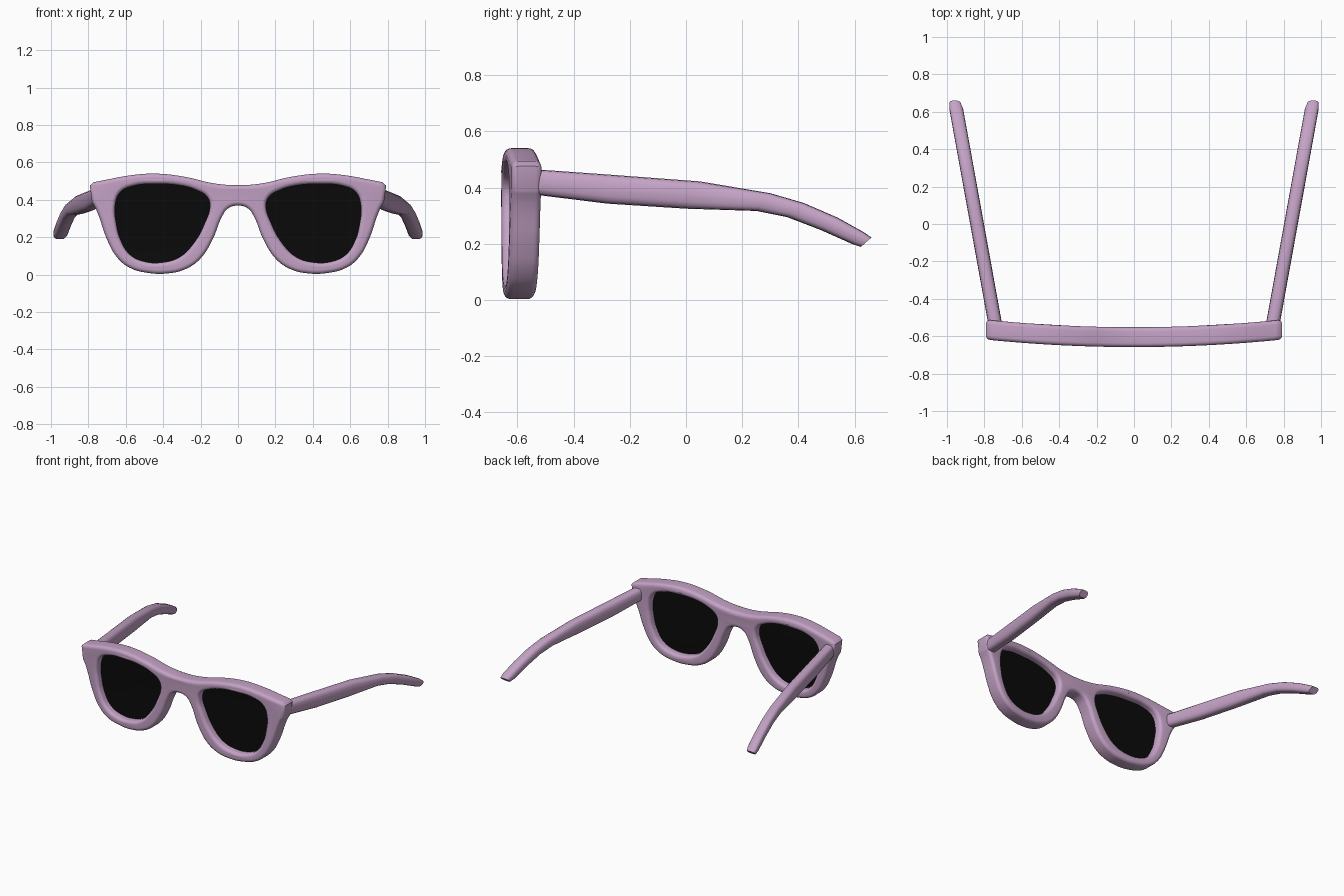
import bpy, bmesh, math
from mathutils import Vector

if "Cube" in bpy.data.objects:
    bpy.data.objects.remove(bpy.data.objects["Cube"])


def material(name, rgb):
    m = bpy.data.materials.new(name)
    m.diffuse_color = (*rgb, 1)
    m.use_nodes = True
    m.node_tree.nodes["Principled BSDF"].inputs["Base Color"].default_value = m.diffuse_color
    return m


MAUVE = material("mauve_plastic", (0.55, 0.36, 0.56))
BLACK = material("black_lens", (0.003, 0.003, 0.003))


def finish(name, bm, mat, angle=40):
    bmesh.ops.remove_doubles(bm, verts=bm.verts, dist=0.0002)
    bmesh.ops.recalc_face_normals(bm, faces=bm.faces)
    mesh = bpy.data.meshes.new(name)
    bm.to_mesh(mesh)
    bm.free()
    mesh.materials.append(mat)
    ob = bpy.data.objects.new(name, mesh)
    bpy.context.collection.objects.link(ob)
    bpy.ops.object.select_all(action='DESELECT')
    ob.select_set(True)
    bpy.context.view_layer.objects.active = ob
    bpy.ops.object.shade_smooth_by_angle(angle=math.radians(angle))
    return ob


def bent_plate(name, outlines, mat, extrude, bevel=0.0):
    """Filled outlines (x, z) with thickness, stood upright and wrapped around the face."""
    cu = bpy.data.curves.new(name + "_outline", 'CURVE')
    cu.dimensions = '2D'
    cu.fill_mode = 'BOTH'
    cu.extrude = extrude
    cu.bevel_depth = bevel
    cu.bevel_resolution = 4
    cu.offset = -bevel
    cu.resolution_u = 5
    for pts in outlines:
        sp = cu.splines.new('BEZIER')
        sp.bezier_points.add(len(pts) - 1)
        sp.use_cyclic_u = True
        for bp, (x, z) in zip(sp.bezier_points, pts):
            bp.co = (x, z, 0)
            kind = 'VECTOR' if abs(x) > 0.77 else 'AUTO'  # crisp end-piece corners
            bp.handle_left_type = bp.handle_right_type = kind
    tmp = bpy.data.objects.new(name + "_outline", cu)
    bpy.context.collection.objects.link(tmp)
    bpy.context.view_layer.update()
    mesh = bpy.data.meshes.new_from_object(
        tmp.evaluated_get(bpy.context.evaluated_depsgraph_get()))
    bpy.data.objects.remove(tmp)
    bm = bmesh.new()
    bm.from_mesh(mesh)
    bpy.data.meshes.remove(mesh)
    for v in bm.verts:
        x, z, d = v.co
        v.co = (x, -0.605 + 0.04 * (x / 0.79) ** 2 - d, z)
    return finish(name, bm, mat)


# Front frame: right half of the outer outline, top centre to bottom centre
half = [(0, .478), (.13, .488), (.28, .522), (.44, .54), (.58, .53), (.70, .508),
        (.772, .494), (.792, .476), (.781, .388), (.757, .345), (.70, .187),
        (.65, .096), (.58, .037), (.473, .008), (.38, .006), (.286, .027),
        (.206, .08), (.136, .187), (.088, .305), (.054, .353), (0, .369)]
outer = half + [(-x, z) for x, z in half[-2:0:-1]]
hole = [(.15, .37), (.165, .415), (.22, .45), (.31, .476), (.44, .484), (.56, .474),
        (.63, .44), (.656, .375), (.65, .27), (.625, .18), (.575, .105), (.50, .07),
        (.40, .066), (.31, .095), (.235, .17), (.18, .27)]
mirrored = [(-x, z) for x, z in hole]
bent_plate("front_frame", [outer, hole, mirrored], MAUVE, 0.031, 0.022)

# Lenses, slightly larger than the holes so they seat in the rims
for side, s in (("right", 1), ("left", -1)):
    pts = [(s * (.41 + (x - .41) * 1.03), .28 + (z - .28) * 1.03) for x, z in hole]
    bent_plate(side + "_lens", [pts], BLACK, 0.004)

# Temple arms: loft of rounded sections (top y, top z, bottom y, bottom z, size)
SECTIONS = [(-.58, .468, -.58, .38, 1), (-.27, .446, -.28, .343, 1),
            (.05, .422, .0, .325, 1), (.30, .38, .25, .317, 1),
            (.42, .345, .36, .295, 1), (.54, .293, .48, .249, 1),
            (.635, .24, .592, .199, 1), (.66, .222, .622, .189, .82)]
N = 16
for side, s in (("right", 1), ("left", -1)):
    bm = bmesh.new()
    rings = []
    for ty, tz, by, bz, size in SECTIONS:
        mid = Vector((0, (ty + by) / 2, (tz + bz) / 2))
        up = Vector((0, (ty - by) / 2, (tz - bz) / 2))
        ring = []
        for i in range(N):
            a = math.tau * i / N
            c, n = math.cos(a), math.sin(a)
            p = mid + up * math.copysign(abs(n) ** 0.7, n)
            splay = 0.745 + 0.21 * (p.y + 0.52) / 1.16
            p.x = s * (splay + 0.037 * size * math.copysign(abs(c) ** 0.7, c))
            ring.append(bm.verts.new(p))
        rings.append(ring)
    for a, b in zip(rings, rings[1:]):
        for i in range(N):
            j = (i + 1) % N
            bm.faces.new((a[i], a[j], b[j], b[i]))
    bm.faces.new(rings[0])
    bm.faces.new(rings[-1])
    finish(side + "_temple_arm", bm, MAUVE)
